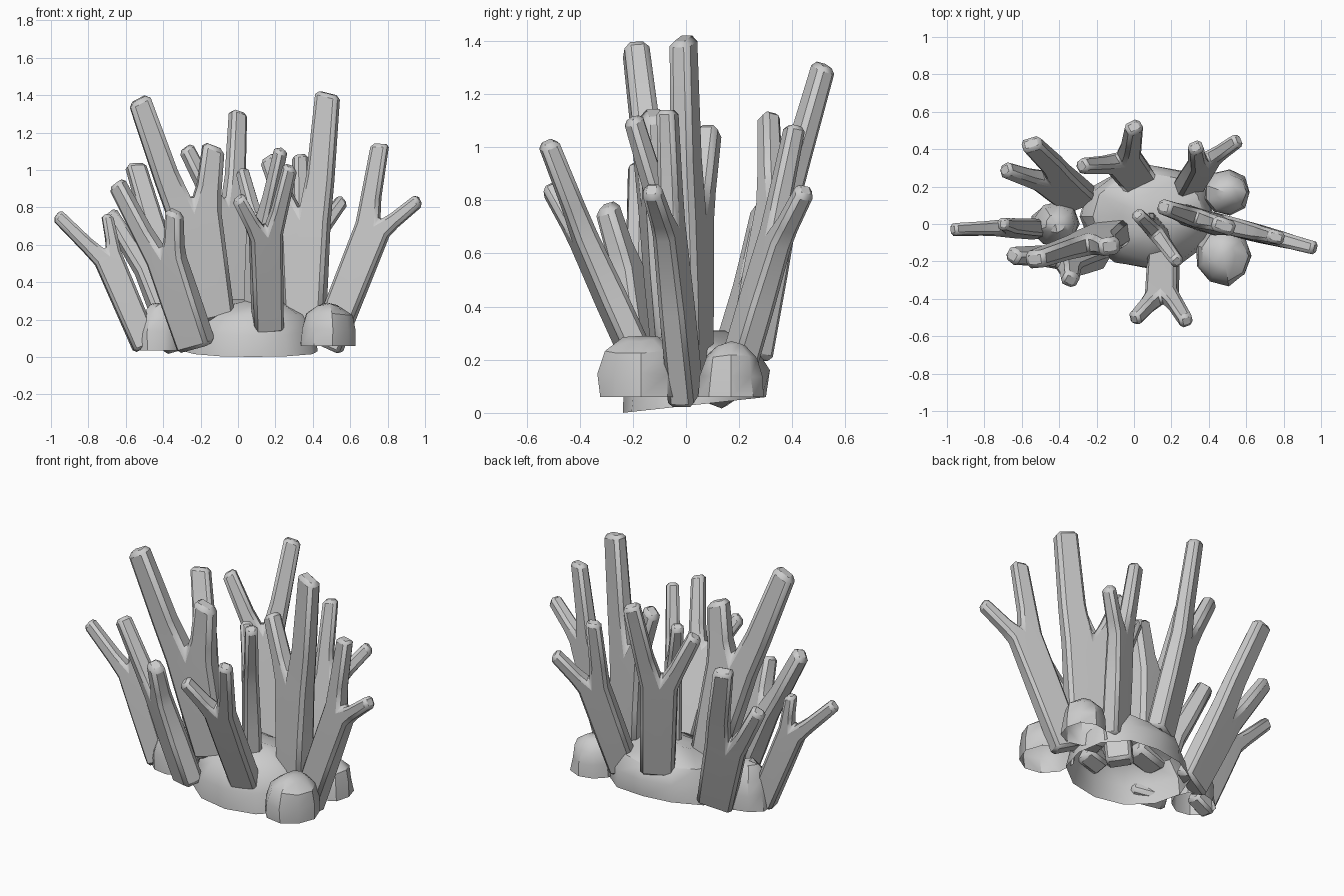
import bpy, bmesh, math, random
from mathutils import Vector as V

if "Cube" in bpy.data.objects:
    bpy.data.objects.remove(bpy.data.objects["Cube"])


def finish(name, bm, angle):
    bmesh.ops.recalc_face_normals(bm, faces=bm.faces[:])
    me = bpy.data.meshes.new(name)
    bm.to_mesh(me)
    bm.free()
    ob = bpy.data.objects.new(name, me)
    bpy.context.collection.objects.link(ob)
    bpy.ops.object.select_all(action='DESELECT')
    ob.select_set(True)
    bpy.context.view_layer.objects.active = ob
    bpy.ops.object.shade_smooth_by_angle(angle=math.radians(angle))
    return ob


def coral(name, base, tip1, tip2, split, w1, w2, lean=.5):
    """Flat Y-shaped coral: trunk splits at a crotch, a fraction 'split' of the way to the tips."""
    b, tips = V(base), (V(tip1), V(tip2))
    f = b.lerp(tips[0].lerp(tips[1], lean), split)
    wb, th = w1 + w2, .04 + .5 * min(w1, w2)
    wb = min(wb, .2)
    n = (tips[0] - b).cross(tips[1] - b).normalized()
    bm = bmesh.new()

    def pair(p, t):
        # back and front vertex of one outline point
        return [bm.verts.new(p - n * t / 2), bm.verts.new(p + n * t / 2)]

    def strip(a, c, a2, c2):
        for k in (0, 1):
            bm.faces.new((a[k], c[k], c2[k], a2[k]))

    def wall(a, a2):
        bm.faces.new((a[0], a[1], a2[1], a2[0]))

    up = (f - b).normalized()
    side = n.cross(up).normalized()
    if side.dot(tips[0] - tips[1]) < 0:
        side = -side
    base_mid, crotch = pair(b, th * 1.3), pair(f, th * 1.1)
    trunk_mid = pair(b.lerp(f, .55), th * 1.25)
    for t, w, s in zip(tips, (w1, w2), (1, -1)):
        d = (t - f).normalized()
        o = n.cross(d).normalized()
        if o.dot(side * s) < 0:
            o = -o
        foot = b + side * s * wb / 2
        shoulder = f + (o + side * s).normalized() * w * 1.12 - up * w * .35
        bl, tl, ol = pair(foot, th * 1.3), pair(foot.lerp(shoulder, .55), th * 1.25), pair(shoulder, th * 1.1)
        m = (f + o * w * .5).lerp(t, .3) + o * w * .12
        mo, mi = pair(m + o * w * .52, th), pair(m - o * w * .52, th)
        to, ti = pair(t + o * w * .46, th * .9), pair(t - o * w * .46, th * .9)
        for q in ((bl, base_mid, tl, trunk_mid), (tl, trunk_mid, ol, crotch),
                  (ol, crotch, mo, mi), (mo, mi, to, ti)):
            strip(*q)
        for q in ((bl, tl), (tl, ol), (ol, mo), (mo, to), (crotch, mi),
                  (mi, ti), (to, ti), (bl, base_mid)):
            wall(*q)
    ob = finish(name, bm, 40)
    bev = ob.modifiers.new("chamfer", 'BEVEL')
    bev.width = th * .22
    bev.segments = 1
    bev.limit_method = 'ANGLE'
    bev.angle_limit = math.radians(40)


def rock(name, c, r, z0, z1, seed, tilt=0.0, sides=9):
    """Open-bottomed boulder made of jittered rings."""
    rnd = random.Random(seed)
    bm = bmesh.new()
    rings = []
    for k, h in ((1, 0), (.97, .38), (.82, .72), (.42, .95)):
        ring = []
        for i in range(sides):
            a = math.tau * i / sides
            j = k * rnd.uniform(.93, 1.05)
            y = r[1] * j * math.sin(a)
            z = z0 + (z1 - z0) * h * rnd.uniform(.94, 1.05) + tilt * max(0, y + r[1]) * (1 - h)
            ring.append(bm.verts.new((c[0] + r[0] * j * math.cos(a), c[1] + y, z)))
        rings.append(ring)
    top = bm.verts.new((c[0], c[1], z1))
    for i in range(sides):
        j = (i + 1) % sides
        for lo, hi in zip(rings, rings[1:]):
            bm.faces.new((lo[i], lo[j], hi[j], hi[i]))
        bm.faces.new((rings[-1][i], rings[-1][j], top))
    finish(name, bm, 38)


# Rocks
rock("base_rock", (.08, .04), (.36, .28), 0, .31, 3, .11, 12)
rock("rock_left", (-.42, 0), (.13, .12), .035, .29, 5)
rock("rock_right_front", (.48, -.17), (.155, .165), .06, .29, 8)
rock("rock_right_back", (.49, .17), (.13, .125), .06, .27, 11)

# Corals: base, two tips, split fraction, two branch widths
coral("coral_far_left", (-.49, -.03, .05), (-.97, -.03, .76), (-.7, 0, .76), .73, .075, .065, .68)
coral("coral_back_left", (-.29, .13, .05), (-.55, .43, 1.03), (-.69, .29, .77), .55, .115, .09)
coral("coral_back", (.02, .24, .2), (-.28, .31, 1.12), (0, .52, 1.31), .62, .085, .1)
coral("coral_back_right", (.28, .18, .12), (.33, .41, 1.08), (.56, .45, .84), .68, .085, .075)
coral("coral_left_tall", (-.12, -.05, .2), (-.53, -.19, 1.38), (-.13, -.12, 1.13), .6, .13, .13)
coral("coral_left_front", (-.22, -.15, .05), (-.65, -.17, .93), (-.34, -.3, .78), .65, .1, .1)
coral("coral_front", (.16, -.15, .14), (0, -.51, .85), (.28, -.52, 1.02), .69, .08, .08)
coral("coral_right_tall", (.36, .02, .1), (.48, -.01, 1.41), (.16, .09, 1.07), .6, .14, .1)
coral("coral_far_right", (.47, 0, .05), (.76, -.07, 1.14), (.97, -.13, .84), .72, .1, .075)
coral("coral_centre", (.1, 0, .1), (.02, .05, 1), (.23, -.2, 1.11), .69, .07, .075)
